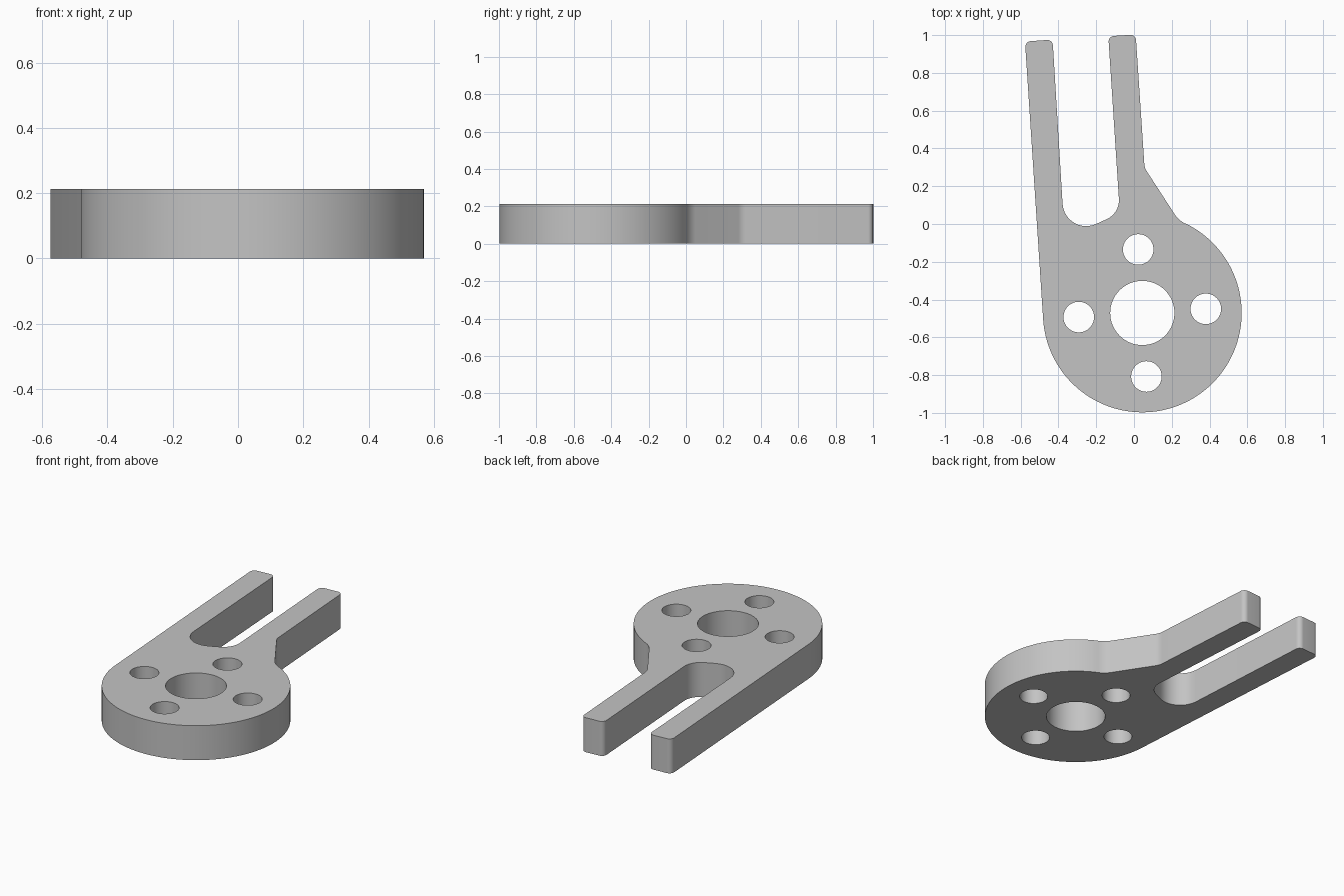
import bpy
import bmesh
from math import cos, sin, tan, radians, tau
from mathutils import Vector

if "Cube" in bpy.data.objects:
    bpy.data.objects.remove(bpy.data.objects["Cube"])

THICKNESS = 0.212
CENTRE = Vector((0.044, -0.471))
DISC_RADIUS = 0.526
TILT = 3.7  # lean of the arms and bolt pattern, in degrees


def arc(centre, radius, start, end, steps):
    """Points along a circular arc, angles in degrees."""
    angles = [radians(start + (end - start) * i / steps) for i in range(steps + 1)]
    return [centre + radius * Vector((cos(a), sin(a))) for a in angles]


def fillet(before, corner, after, radius, steps=10):
    """Points of a tangent arc that rounds off one corner."""
    a = (before - corner).normalized()
    b = (after - corner).normalized()
    half = a.angle(b) / 2
    middle = corner + (a + b).normalized() * radius / sin(half)
    first = corner + a * radius / tan(half) - middle
    last = corner + b * radius / tan(half) - middle
    sweep = first.angle(last)
    return [middle + (first * sin((1 - t) * sweep) + last * sin(t * sweep)) / sin(sweep)
            for t in (i / steps for i in range(steps + 1))]


# Outline of the two arms: corner x, y and rounding radius
corners = [
    (-0.577, 0.966, 0.03), (-0.431, 0.976, 0.03),    # left-hand arm tip
    (-0.367, -0.075, 0.125), (-0.075, 0.057, 0.11),  # slot floor
    (-0.136, 0.994, 0.03), (0.009, 1.003, 0.03),     # right-hand arm tip
    (0.056, 0.297, 0.08), (0.237, 0.018, 0.13),      # gusset to the disc
]
disc_edge = arc(CENTRE, DISC_RADIUS, 62.5, TILT - 180, 96)
path = [disc_edge[-1]] + [Vector(c[:2]) for c in corners] + [disc_edge[0]]
outline = list(disc_edge)
for i, (_, _, radius) in enumerate(corners, 1):
    outline += fillet(path[i - 1], path[i], path[i + 1], radius)

# Centre bore and four bolt holes
loops = [outline, arc(CENTRE, 0.17, 0, 360, 64)[:-1]]
for i in range(4):
    angle = radians(TILT) + tau * i / 4
    spot = CENTRE + 0.337 * Vector((cos(angle), sin(angle)))
    loops.append(arc(spot, 0.081, 0, 360, 40)[:-1])

# Fill the profile around the holes and extrude it to a plate
bm = bmesh.new()
edges = []
for loop in loops:
    verts = [bm.verts.new((p.x, p.y, 0)) for p in loop]
    edges += [bm.edges.new((v, verts[i - 1])) for i, v in enumerate(verts)]
bmesh.ops.triangle_fill(bm, edges=edges, use_beauty=True, normal=(0, 0, 1))
result = bmesh.ops.extrude_face_region(bm, geom=bm.faces[:], use_keep_orig=True)
top = [g for g in result["geom"] if isinstance(g, bmesh.types.BMVert)]
bmesh.ops.translate(bm, verts=top, vec=(0, 0, THICKNESS))
bmesh.ops.recalc_face_normals(bm, faces=bm.faces[:])
mesh = bpy.data.meshes.new("forked_bracket")
bm.to_mesh(mesh)
bm.free()

bracket = bpy.data.objects.new("forked_bracket", mesh)
bpy.context.collection.objects.link(bracket)

# Plain grey finish
grey = bpy.data.materials.new("light_grey")
grey.use_nodes = True
grey.diffuse_color = (0.55, 0.55, 0.55, 1)
grey.node_tree.nodes["Principled BSDF"].inputs["Base Color"].default_value = grey.diffuse_color
mesh.materials.append(grey)

# Smooth curved walls with crisp rims
bpy.ops.object.select_all(action="DESELECT")
bracket.select_set(True)
bpy.context.view_layer.objects.active = bracket
bpy.ops.object.shade_smooth_by_angle(angle=radians(30))
